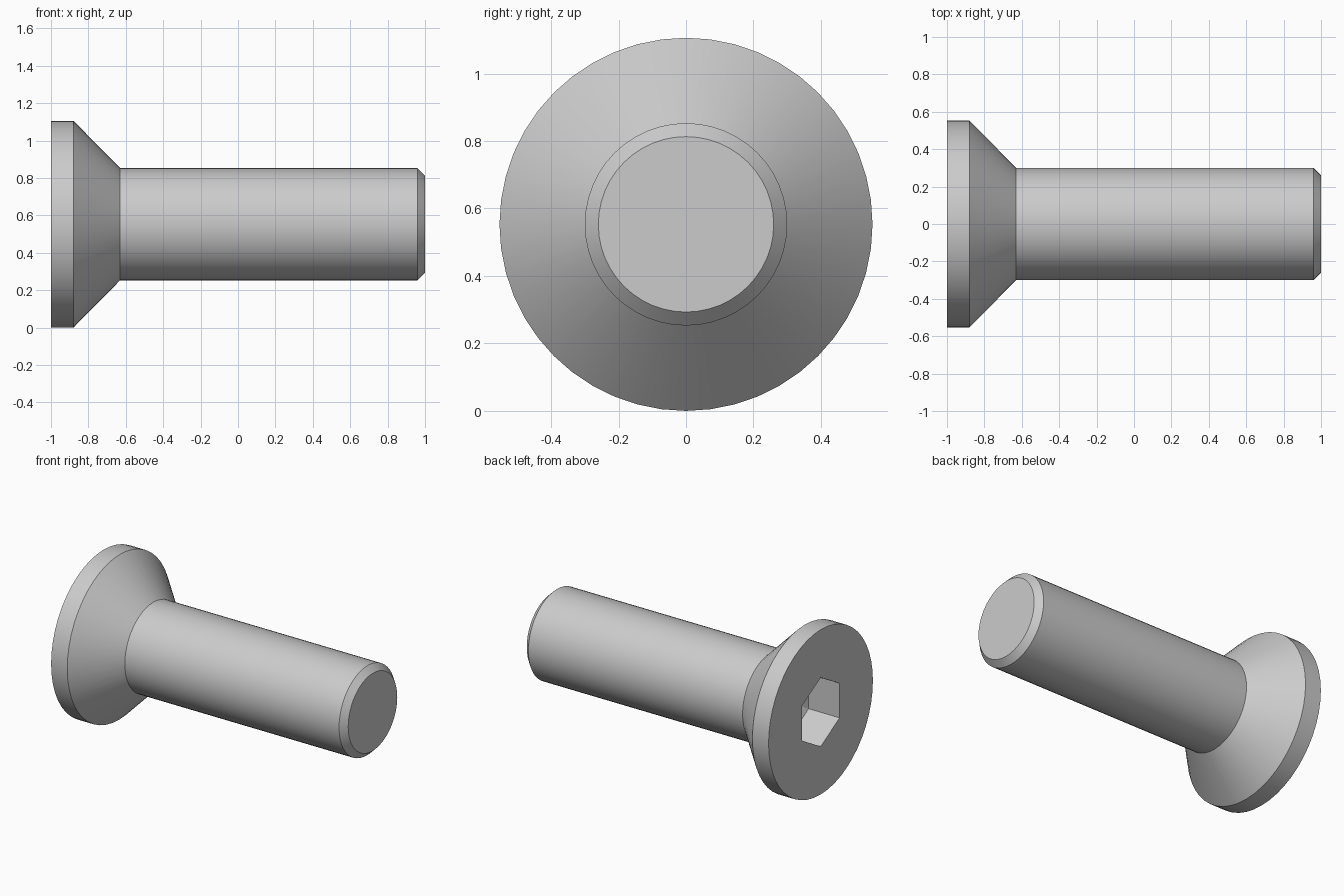
import bpy, bmesh, math

if "Cube" in bpy.data.objects:
    bpy.data.objects.remove(bpy.data.objects["Cube"])

AXIS_Z = 0.553   # height of the screw axis


def lathe(name, profile, sides, phase=0.0):
    """Revolve (x, radius) points around the x axis; radius 0 makes a tip."""
    bm = bmesh.new()
    rings = []
    for x, r in profile:
        if r == 0:
            rings.append([bm.verts.new((x, 0, AXIS_Z))] * sides)
            continue
        angles = [phase + 2 * math.pi * i / sides for i in range(sides)]
        rings.append([bm.verts.new((x, r * math.sin(a), AXIS_Z + r * math.cos(a)))
                      for a in angles])
    for a, b in zip(rings, rings[1:]):
        for i in range(sides):
            j = (i + 1) % sides
            bm.faces.new(list(dict.fromkeys((a[i], a[j], b[j], b[i]))))
    for ring in (rings[0], rings[-1]):
        if ring[0] is not ring[1]:
            bm.faces.new(ring)
    bmesh.ops.recalc_face_normals(bm, faces=bm.faces)
    mesh = bpy.data.meshes.new(name)
    bm.to_mesh(mesh)
    bm.free()
    obj = bpy.data.objects.new(name, mesh)
    bpy.context.collection.objects.link(obj)
    return obj


# Countersunk head, shank and chamfered end in one profile
screw = lathe("countersunk_screw", [
    (-1.0, 0.553), (-0.88, 0.553), (-0.63, 0.30),
    (0.96, 0.30), (1.0, 0.26)], 48)

# Hex socket, corners up and down, with a shallow drilled tip
socket = lathe("socket_cutter", [
    (-1.1, 0.231), (-0.77, 0.231), (-0.68, 0.0)], 6)
socket.hide_render = True

cut = screw.modifiers.new("hex_socket", 'BOOLEAN')
cut.operation = 'DIFFERENCE'
cut.solver = 'EXACT'
cut.object = socket
bpy.context.view_layer.objects.active = screw
screw.select_set(True)
bpy.ops.object.modifier_apply(modifier=cut.name)
bpy.data.objects.remove(socket)

# Smooth round sides, crisp rims
bpy.ops.object.shade_smooth_by_angle(angle=math.radians(20))
